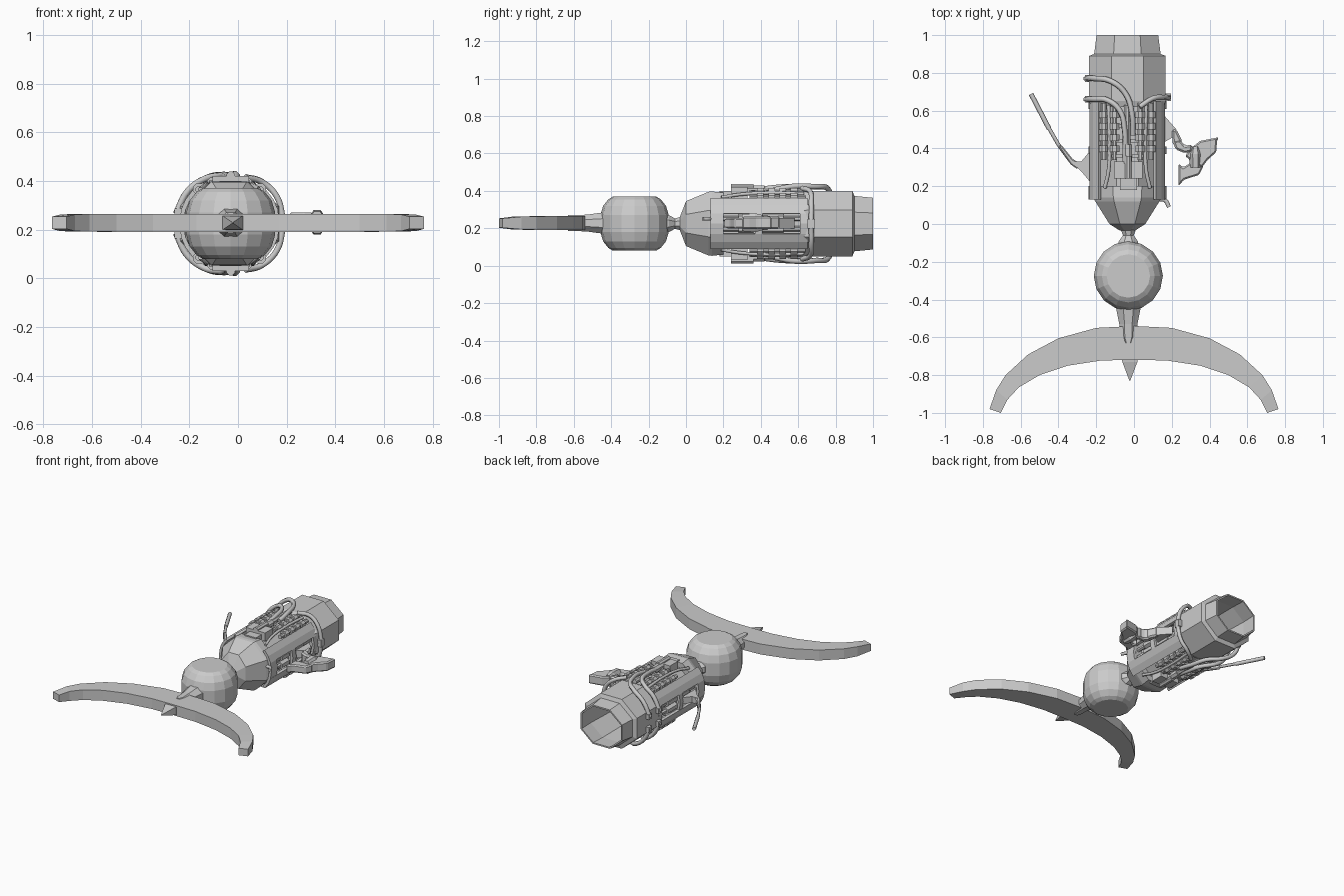
import bpy, bmesh
from math import sin, cos, pi, radians

if "Cube" in bpy.data.objects:
    bpy.data.objects.remove(bpy.data.objects["Cube"])

CX, CZ = -0.035, 0.225  # long axis of the weapon


def mesh_object(name, verts, faces):
    bm = bmesh.new()
    vs = [bm.verts.new(v) for v in verts]
    for f in faces:
        bm.faces.new([vs[i] for i in f])
    bmesh.ops.recalc_face_normals(bm, faces=bm.faces)
    me = bpy.data.meshes.new(name)
    bm.to_mesh(me)
    bm.free()
    ob = bpy.data.objects.new(name, me)
    bpy.context.collection.objects.link(ob)
    return ob


def loft(name, rings):
    """Skin a list of equal-length closed rings and cap both ends."""
    n, m = len(rings[0]), len(rings)
    verts = [p for r in rings for p in r]
    faces = [(k * n + i, k * n + (i + 1) % n, (k + 1) * n + (i + 1) % n, (k + 1) * n + i)
             for k in range(m - 1) for i in range(n)]
    faces += [tuple(range(n)), tuple(range((m - 1) * n, m * n))]
    return mesh_object(name, verts, faces)


def turned(name, sections, n=8, cx=CX, cz=CZ):
    """Faceted body along y from (y, half width, half height)."""
    k = 1 / cos(pi / n)
    return loft(name, [[(cx + rx * k * cos(2 * pi * (i + .5) / n), y,
                         cz + rz * k * sin(2 * pi * (i + .5) / n)) for i in range(n)]
                       for y, rx, rz in sections])


def prism(name, outline, z0, z1, bevel=0):
    ob = loft(name, [[(x, y, z) for x, y in outline] for z in (z0, z1)])
    if bevel:
        mod = ob.modifiers.new("chamfer", 'BEVEL')
        mod.width, mod.segments = bevel, 1
    return ob


def box(name, c, s):
    x, y = s[0] / 2, s[1] / 2
    return prism(name, [(c[0] - x, c[1] - y), (c[0] + x, c[1] - y), (c[0] + x, c[1] + y),
                        (c[0] - x, c[1] + y)], c[2] - s[2] / 2, c[2] + s[2] / 2)


def pipe(name, points, r, smooth=True):
    cu = bpy.data.curves.new(name, 'CURVE')
    cu.dimensions = '3D'
    cu.bevel_depth, cu.bevel_resolution, cu.resolution_u = r, 1, 5
    cu.use_fill_caps = True
    sp = cu.splines.new('BEZIER' if smooth else 'POLY')
    pts = sp.bezier_points if smooth else sp.points
    pts.add(len(points) - 1)
    for p, co in zip(pts, points):
        if smooth:
            p.co = co
            p.handle_left_type = p.handle_right_type = 'AUTO'
        else:
            p.co = (*co, 1)
    ob = bpy.data.objects.new(name, cu)
    bpy.context.collection.objects.link(ob)
    return ob


def arc_strip(name, a0, a1, y0, y1, rx, rz, t=0.018, steps=2):
    """Curved armour strip around the long axis, angles in degrees."""
    rings = []
    for i in range(steps + 1):
        a = radians(a0 + (a1 - a0) * i / steps)
        rings.append([(CX + (rx - d) * cos(a), y, CZ + (rz - d) * sin(a))
                      for d, y in ((0, y0), (0, y1), (t, y1), (t, y0))])
    return loft(name, rings)


# Crescent blade at the front: (outer x, outer y, inner x, inner y, half height)
half = [(0, -.54, 0, -.72, .037), (.2, -.55, .17, -.722, .037), (.4, -.605, .35, -.75, .037),
        (.56, -.69, .5, -.80, .037), (.68, -.80, .61, -.865, .036), (.73, -.88, .67, -.93, .034),
        (.765, -.98, .705, -1.0, .025)]
stations = [(-a, b, -c, d, h) for a, b, c, d, h in half[:0:-1]] + half
loft("crescent_blade", [[(ox, oy, .228 - h), (ox, oy, .228 + h), (ix, iy, .228 + h),
                         (ix, iy, .228 - h)] for ox, oy, ix, iy, h in stations])
turned("blade_spike", [(-.70, .045, .030), (-.73, .04, .028), (-.83, .002, .002)], 4, -.022, .228)
turned("blade_neck", [(-.63, .025, .042), (-.60, .045, .042), (-.53, .048, .045),
                      (-.42, .07, .06)], 8, -.03, .228)

# Ball chamber with flat top and bottom
ball = [(.08, .115), (.095, .14), (.13, .168), (.18, .183), (.27, .183), (.32, .168),
        (.355, .14), (.37, .115)]
loft("ball_chamber", [[(-.03 + r * cos(2 * pi * i / 16), -.275 + r * sin(2 * pi * i / 16), z)
                       for i in range(16)] for z, r in ball])

# Pinched joint and faceted nose
turned("rear_joint", [(-.13, .06, .055), (-.09, .05, .045), (-.06, .028, .028),
                      (-.03, .04, .035), (.01, .05, .05)], 8, -.03)
turned("nose_cone", [(-.035, .04, .03), (.0, .095, .12), (.12, .17, .17), (.14, .18, .172),
                     (.20, .185, .165)])

# Engine core, and rear casing running into a deep hollow exhaust
turned("engine_core", [(.19, .14, .13), (.35, .14, .13), (.64, .145, .14)])
turned("exhaust_casing", [(.62, .19, .165), (.65, .203, .175), (.89, .203, .175),
                          (.90, .176, .148), (1.0, .163, .138), (1.0, .153, .128),
                          (.89, .160, .135), (.68, .150, .13)])

# Armour strips flanking the side slots, with bridging plates
for side, base in (("right", 0), ("left", 180)):
    for s in (1, -1):
        arc_strip(f"{side}_armour_strip", base + s * 16, base + s * 43, .13, .65, .208, .20)
    for y0, y1 in ((.13, .2), (.37, .41), (.61, .65)):
        arc_strip(f"{side}_bridge_plate", base - 17, base + 17, y0, y1, .207, .20)

# Pistons in the side slots and in the open top and bottom bays
for s in (1, -1):
    sx = CX + s * .165
    for z in (.198, .252):
        turned("slot_piston", [(.2, .012, .012), (.28, .012, .012), (.28, .022, .022),
                               (.36, .022, .022)], 6, sx, z)
        turned("slot_piston_rear", [(.41, .022, .022), (.52, .022, .022), (.52, .012, .012),
                                    (.62, .012, .012)], 6, sx, z)
    for v in (1, -1):
        for dx, dz in ((.068, .165), (.125, .14)):
            prof = [(.34, .014, .014)]
            for k in range(4):
                y = .38 + k * .06
                prof += [(y, .014, .014), (y, .025, .025), (y + .035, .025, .025),
                         (y + .035, .014, .014)]
            turned("ribbed_piston", prof + [(.64, .014, .014)], 8, CX + s * dx, CZ + v * dz)
        pipe("side_hose", [(CX + s * .12, .19, CZ + v * .14), (CX + s * .10, .28, CZ + v * .155),
                           (CX + s * .095, .45, CZ + v * .165), (CX + s * .10, .63, CZ + v * .16)],
             .01)

# Central gear on top, repeated underneath
for v in (1, -1):
    def Z(h):
        return CZ + v * h
    box("valve_block", (-.03, .285, Z(.165)), (.15, .09, .06))
    box("valve_cap", (-.03, .215, Z(.158)), (.09, .07, .035))
    turned("valve_knob", [(.24, .018, .018), (.36, .018, .018)], 8, -.03, Z(.195))
    turned("spine_tube", [(.32, .025, .025), (.42, .025, .025), (.42, .017, .017),
                          (.63, .017, .017)], 8, CX, Z(.178))
    for y in (.36, .44, .52):
        box("cross_bar", (CX, y, Z(.165)), (.17, .018, .022))
    # Hoses from the left flank curling over the casing
    pipe("long_hose", [(-.255, .77, Z(.04)), (-.205, .77, Z(.135)), (-.12, .755, Z(.19)),
                       (-.045, .69, Z(.197)), (-.01, .58, Z(.2)), (-.005, .47, Z(.18))], .015)
    pipe("short_hose", [(-.255, .66, Z(.04)), (-.205, .66, Z(.135)), (-.14, .655, Z(.182)),
                        (-.075, .60, Z(.197)), (-.05, .50, Z(.195)), (-.045, .38, Z(.18))], .015)
    # Clamp hose on the right flank
    pipe("right_hose", [(.185, .67, Z(.02)), (.16, .67, Z(.11)), (.10, .665, Z(.17)),
                        (.03, .62, Z(.19))], .014)
    for y in (.66, .77):
        box("hose_socket", (-.245, y, Z(.045)), (.03, .035, .035))
box("right_hose_socket", (.18, .67, CZ), (.03, .04, .05))

# Left lever: triangular bracket, hinge and thin rod
prism("lever_bracket", [(-.23, .39), (-.28, .33), (-.33, .33), (-.28, .28), (-.23, .22)], .205, .25)
prism("lever_arm", [(-.30, .29), (-.335, .315), (-.40, .41), (-.385, .42), (-.325, .345),
                    (-.285, .32)], .208, .247, .006)
pipe("lever_rod", [(-.33, .325, .226), (-.40, .42, .228), (-.48, .56, .228),
                   (-.545, .685, .228)], .010, False)
pipe("lever_grip", [(-.45, .505, .228), (-.545, .688, .228)], .013, False)

# Right handle: bracket, pivot and trigger-shaped grip
prism("handle_bracket", [(.155, .58), (.225, .50), (.225, .47), (.155, .43)], .20, .255)
prism("handle_link", [(.20, .50), (.225, .50), (.255, .44), (.24, .40), (.205, .42)],
      .195, .265, .01)
prism("handle_hook", [(.205, .44), (.22, .395), (.27, .375), (.31, .385), (.31, .42), (.27, .415),
                      (.245, .445)], .19, .27, .01)
prism("handle_body", [(.27, .36), (.30, .40), (.35, .44), (.45, .46), (.44, .44), (.435, .38),
                      (.39, .34), (.36, .30), (.31, .33)], .197, .262, .008)
prism("handle_grip", [(.235, .20), (.265, .235), (.345, .26), (.37, .31), (.31, .33), (.26, .30),
                      (.235, .32)], .20, .255, .008)
turned("handle_pivot", [(.30, .03, .045), (.37, .035, .05), (.41, .022, .04)], 8, .325, .23)

# Small hook on the shoulder of the nose
pipe("shoulder_hook", [(.13, .13, .25), (.165, .125, .25), (.185, .09, .25)], .011)
